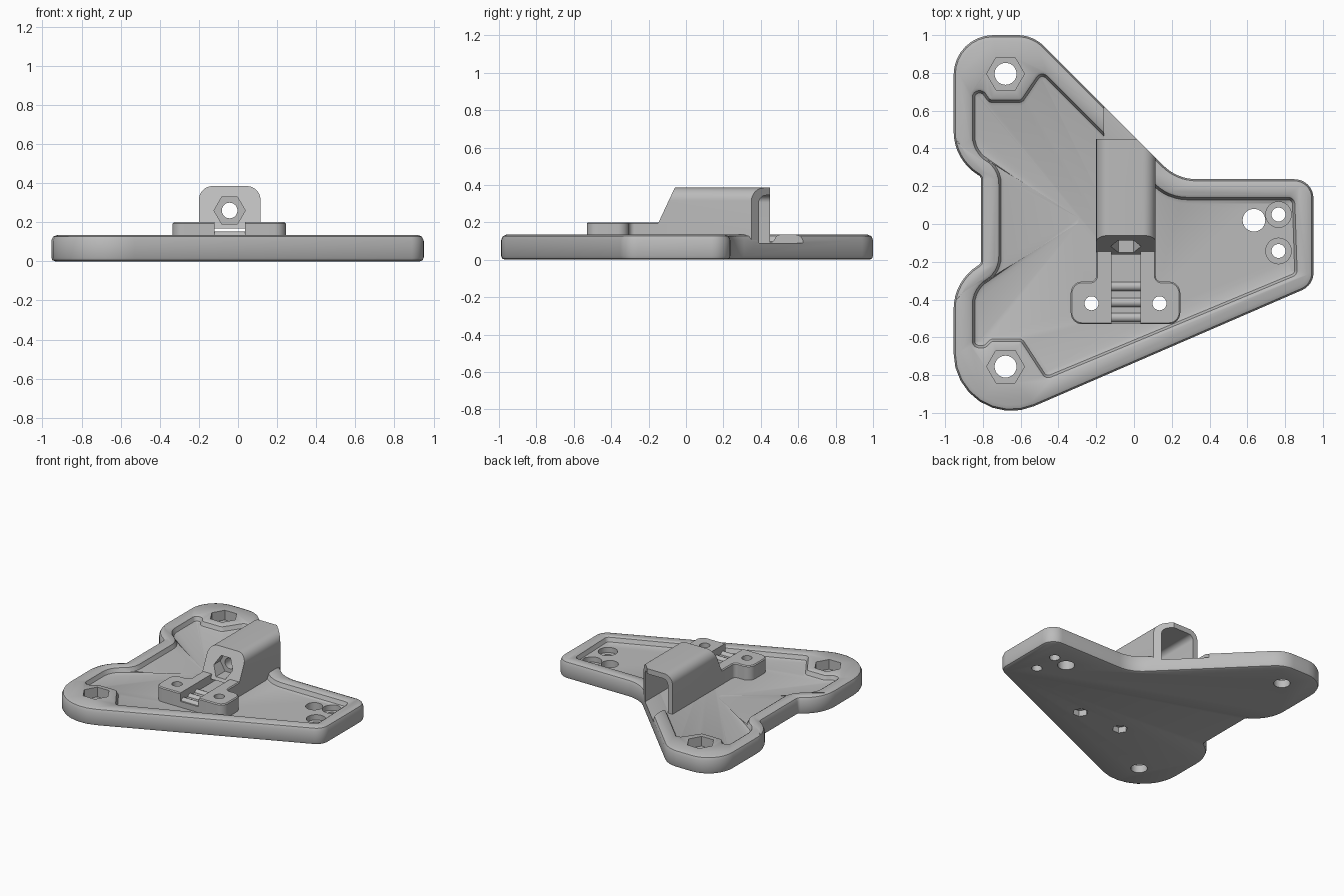
import bpy, bmesh
from math import radians, tan, cos, sin, pi
from mathutils import Vector, Matrix

if "Cube" in bpy.data.objects:
    bpy.data.objects.remove(bpy.data.objects["Cube"], do_unlink=True)

GREY = (0.5, 0.5, 0.5, 1)
mat = bpy.data.materials.new("plain grey")
mat.use_nodes = True
mat.diffuse_color = GREY
mat.node_tree.nodes["Principled BSDF"].inputs["Base Color"].default_value = GREY

ALONG_Y = Matrix.Rotation(radians(90), 4, 'X')   # outline (x, z), layers at -y
ALONG_X = Matrix.Rotation(radians(90), 4, 'Y')   # outline (-z, y), layers at x


def fillet(corners, steps=8):
    """Round each corner (x, y, radius) of a polygon."""
    out = []
    for i, (x, y, r) in enumerate(corners):
        p = Vector((x, y))
        a = (Vector(corners[i - 1][:2]) - p).normalized()
        b = (Vector(corners[(i + 1) % len(corners)][:2]) - p).normalized()
        if r == 0:
            out.append(p)
            continue
        half = a.angle(b) / 2
        centre = p + (a + b).normalized() * (r / sin(half))
        start = p + a * (r / tan(half)) - centre
        end = p + b * (r / tan(half)) - centre
        sweep = start.angle_signed(end)
        for k in range(steps + 1):
            out.append(centre + Matrix.Rotation(-sweep * k / steps, 2) @ start)
    return out


def ngon(x, y, r, n=32):
    return [Vector((x + r * cos(2 * pi * k / n), y + r * sin(2 * pi * k / n))) for k in range(n)]


def box(x0, x1, y0, y1):
    return [Vector(p) for p in ((x0, y0), (x1, y0), (x1, y1), (x0, y1))]


def offset(poly, d):
    """Grow (or shrink) a counter-clockwise outline."""
    out = []
    for i, p in enumerate(poly):
        e1 = (p - poly[i - 1]).normalized()
        e2 = (poly[(i + 1) % len(poly)] - p).normalized()
        n1, n2 = Vector((e1.y, -e1.x)), Vector((e2.y, -e2.x))
        out.append(p + (n1 + n2) * (d / (1 + n1.dot(n2))))
    return out


def loft(name, poly, layers, matrix=Matrix()):
    """Solid through offset copies of an outline; layers are (offset, height)."""
    bm = bmesh.new()
    rings = [[bm.verts.new(matrix @ Vector((p.x, p.y, z))) for p in offset(poly, d)]
             for d, z in layers]
    n = len(poly)
    for low, high in zip(rings, rings[1:]):
        for i in range(n):
            j = (i + 1) % n
            bm.faces.new((low[i], low[j], high[j], high[i]))
    bm.faces.new(rings[0][::-1])
    bm.faces.new(rings[-1])
    bmesh.ops.recalc_face_normals(bm, faces=bm.faces)
    mesh = bpy.data.meshes.new(name)
    bm.to_mesh(mesh)
    bm.free()
    ob = bpy.data.objects.new(name, mesh)
    bpy.context.collection.objects.link(ob)
    mesh.materials.append(mat)
    return ob


def prism(name, poly, z0, z1, matrix=Matrix()):
    return loft(name, poly, [(0, z0), (0, z1)], matrix)


def activate(ob):
    bpy.ops.object.select_all(action='DESELECT')
    bpy.context.view_layer.objects.active = ob
    ob.select_set(True)


def cut(ob, cutter):
    activate(ob)
    mod = ob.modifiers.new("cut", 'BOOLEAN')
    mod.operation, mod.solver, mod.object = 'DIFFERENCE', 'EXACT', cutter
    bpy.ops.object.modifier_apply(modifier=mod.name)
    bpy.data.objects.remove(cutter, do_unlink=True)


def slice_off(ob, point, normal):
    """Remove everything on the normal's side of a plane and close the cut."""
    bm = bmesh.new()
    bm.from_mesh(ob.data)
    bmesh.ops.bisect_plane(bm, geom=bm.verts[:] + bm.edges[:] + bm.faces[:],
                           plane_co=point, plane_no=normal, clear_outer=True)
    bmesh.ops.holes_fill(bm, edges=[e for e in bm.edges if e.is_boundary], sides=0)
    bmesh.ops.recalc_face_normals(bm, faces=bm.faces)
    bm.to_mesh(ob.data)
    bm.free()


# Base plate with rounded rims
plate_outline = fillet([
    (-.955, -1.149, .305), (.95, -.324, .1), (.95, .237, .1), (.228, .237, .25),
    (-.535, 1, .2), (-.955, 1, .21), (-.955, .34, .27), (-.81, .25, .025),
    (-.81, -.21, .025), (-.955, -.3, .27)])
plate = loft("base_plate", plate_outline, [
    (-.02, 0), (-.006, .006), (0, .02), (0, .105), (-.009, .126), (-.03, .135)])

# Shallow pocket in the top
pocket_outline = fillet([
    (-.465, -.815, .03), (.858, -.265, .03), (.845, .135, .03), (.18, .135, .25),
    (-.49, .805, .03), (-.595, .65, .03), (-.765, .65, .03), (-.8, .7, .03),
    (-.85, .7, .03), (-.85, .38, .15), (-.71, .3, .15), (-.71, -.26, .15),
    (-.85, -.34, .15), (-.85, -.65, .03), (-.79, -.65, .03), (-.755, -.615, .03),
    (-.595, -.615, .03)], 6)
cut(plate, loft("pocket", pocket_outline, [
    (-.025, .09), (-.007, .097), (0, .112), (.006, .127), (.02, .135), (.021, .2)]))

# Cable slot through the rim behind the hood
cut(plate, prism("slot", box(-.16, .075, 0, .9), .0905, .3))

# Mounting holes with nut recesses
for y in (.795, -.755):
    cut(plate, prism("nut", ngon(-.68, y, .1, 6), .06, .3))
    cut(plate, prism("hole", ngon(-.68, y, .058), -.1, .3))

# Holes at the narrow end, two of them counterbored
cut(plate, prism("hole", ngon(.635, .02, .06), -.1, .3))
for y in (.05, -.143):
    cut(plate, prism("bore", ngon(.765, y, .068), .05, .3))
    cut(plate, prism("hole", ngon(.765, y, .037), -.1, .3))

# Cable clamp block
clamp_outline = fillet([
    (-.335, -.53, .06), (.245, -.53, .06), (.245, -.305, .06), (.115, -.305, .03),
    (.115, -.1, 0), (-.2, -.1, 0), (-.2, -.305, .03), (-.335, -.305, .06)])
clamp = loft("cable_clamp", clamp_outline, [(0, .08), (0, .193), (-.007, .2)])
cut(clamp, prism("channel", box(-.12, .035, -.7, .1), .135, .4))
for x in (-.225, .135):
    cut(clamp, prism("hole", ngon(x, -.42, .037), -.1, .4))
    cut(plate, prism("hole", ngon(x, -.42, .037), -.1, .4))
    cut(plate, prism("nut", ngon(x, -.42, .055, 6), -.1, .045))

# Grip ridges across the channel
ridges = [prism("grip_ridge", ngon(-.128, y, .025, 20), -.125, .04, ALONG_X)
          for y in (-.33, -.415, -.495)]

# Hood with sloped front, trimmed to the plate's diagonal edge
hood_outline = fillet([(-.2, .08, 0), (.115, .08, 0), (.115, .385, .07), (-.2, .385, .07)])
hood = prism("cable_hood", hood_outline, -.6, .3, ALONG_Y)
slice_off(hood, (0, -.06, .385), (0, -.235, .11))
slice_off(hood, (0, .45, 0), (0, 1, 0))
slice_off(hood, (0, .465, 0), (1, 1, 0))
cavity = fillet([(-.16, .0905, 0), (.075, .0905, 0), (.075, .345, .04), (-.16, .345, .04)])
cut(hood, prism("cavity", cavity, -.9, -.03, ALONG_Y))
cut(hood, prism("cable_gap", box(-.12, .035, .135, .168), -.2, .5, ALONG_Y))
cut(hood, prism("nut", ngon(-.043, .26, .08, 6), .04, .5, ALONG_Y))
cut(hood, prism("hole", ngon(-.043, .26, .04), -.2, .5, ALONG_Y))

for ob in [plate, clamp, hood] + ridges:
    activate(ob)
    bpy.ops.object.shade_smooth_by_angle(angle=radians(32))
